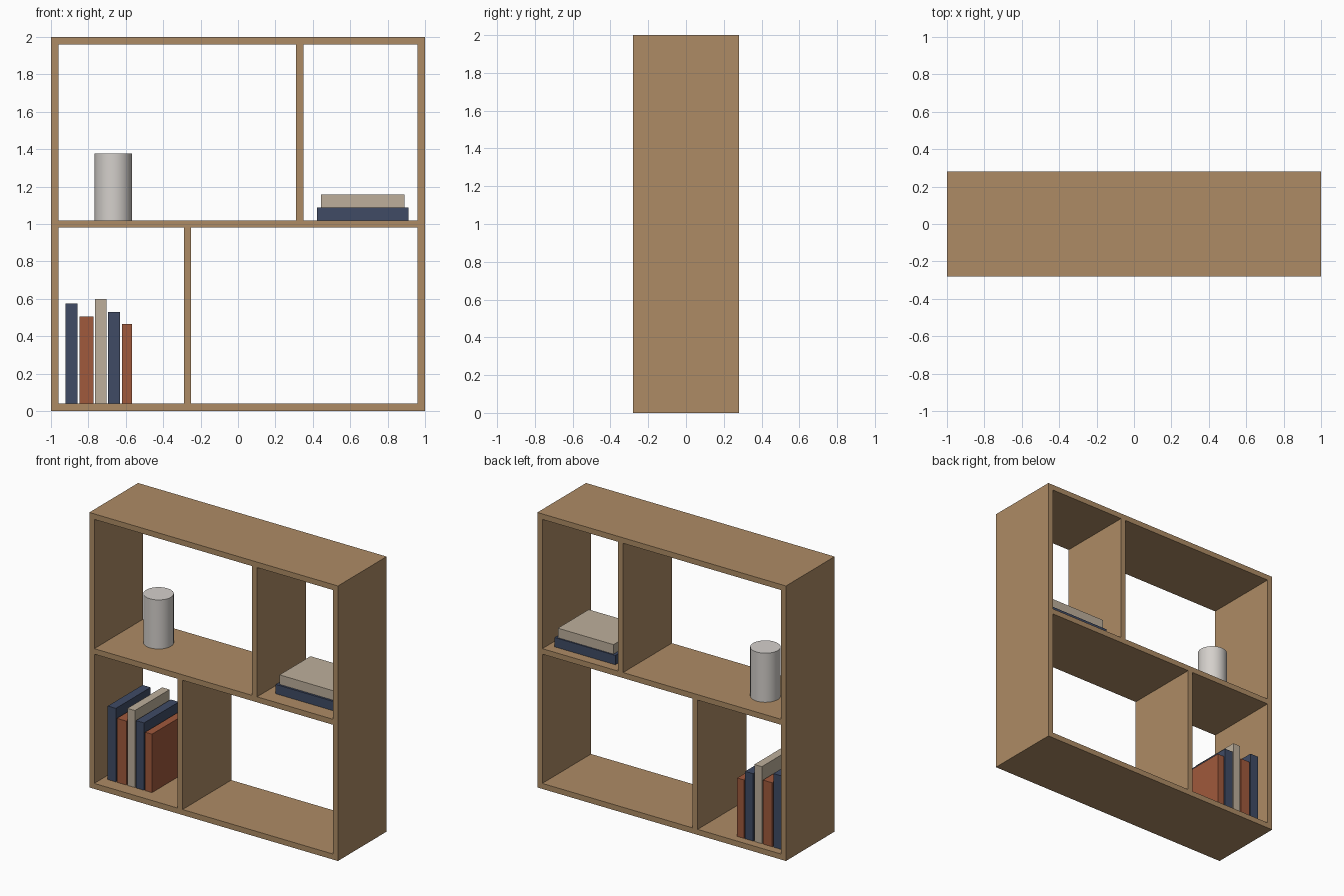
import bpy
import math

if "Cube" in bpy.data.objects:
    bpy.data.objects.remove(bpy.data.objects["Cube"])


def material(name, rgb):
    m = bpy.data.materials.new(name)
    m.diffuse_color = (*rgb, 1)
    m.use_nodes = True
    m.node_tree.nodes["Principled BSDF"].inputs["Base Color"].default_value = m.diffuse_color
    return m


WOOD = material("wood", (0.42, 0.26, 0.13))
NAVY = material("navy", (0.05, 0.07, 0.13))
RUST = material("rust", (0.35, 0.10, 0.045))
CREAM = material("cream", (0.51, 0.43, 0.33))
CERAMIC = material("ceramic", (0.66, 0.63, 0.60))


def box(name, x, y, z, mat):
    """Box from (min, max) pairs on each axis."""
    bpy.ops.mesh.primitive_cube_add(
        size=1, location=[(a + b) / 2 for a, b in (x, y, z)])
    o = bpy.context.object
    o.name = name
    o.scale = [b - a for a, b in (x, y, z)]
    bpy.ops.object.transform_apply(location=False, rotation=False, scale=True)
    o.data.materials.append(mat)
    return o


T = 0.04               # board thickness
DEPTH = (-0.28, 0.28)
INNER = (-1 + T, 1 - T)

# Outer frame: full-height sides, horizontal boards between them
for side, x0 in (("left", -1), ("right", 1 - T)):
    box(side + "_side", (x0, x0 + T), DEPTH, (0, 2), WOOD)
for name, z0 in (("bottom_board", 0), ("middle_shelf", 1 - T / 2), ("top_board", 2 - T)):
    box(name, INNER, DEPTH, (z0, z0 + T), WOOD)

# Staggered dividers
box("lower_divider", (-0.29, -0.25), DEPTH, (T, 1 - T / 2), WOOD)
box("upper_divider", (0.31, 0.35), DEPTH, (1 + T / 2, 2 - T), WOOD)

# Upright books: left, right, top, colour
books = [(-0.922, -0.857, 0.575, NAVY), (-0.848, -0.773, 0.505, RUST),
         (-0.764, -0.704, 0.60, CREAM), (-0.695, -0.63, 0.53, NAVY),
         (-0.621, -0.566, 0.465, RUST)]
for i, (x0, x1, top, mat) in enumerate(books, 1):
    box(f"upright_book_{i}", (x0, x1), (-0.18, 0.22), (T, top), mat)

# Stacked flat books
box("flat_book_lower", (0.422, 0.911), (-0.17, 0.21), (1.02, 1.088), NAVY)
box("flat_book_upper", (0.443, 0.891), (-0.155, 0.20), (1.088, 1.157), CREAM)

# Cylindrical vase
bpy.ops.mesh.primitive_cylinder_add(
    vertices=32, radius=0.1, depth=0.357, location=(-0.667, 0.04, 1.02 + 0.357 / 2))
vase = bpy.context.object
vase.name = "vase"
vase.data.materials.append(CERAMIC)
bpy.ops.object.shade_smooth_by_angle(angle=math.radians(30))
